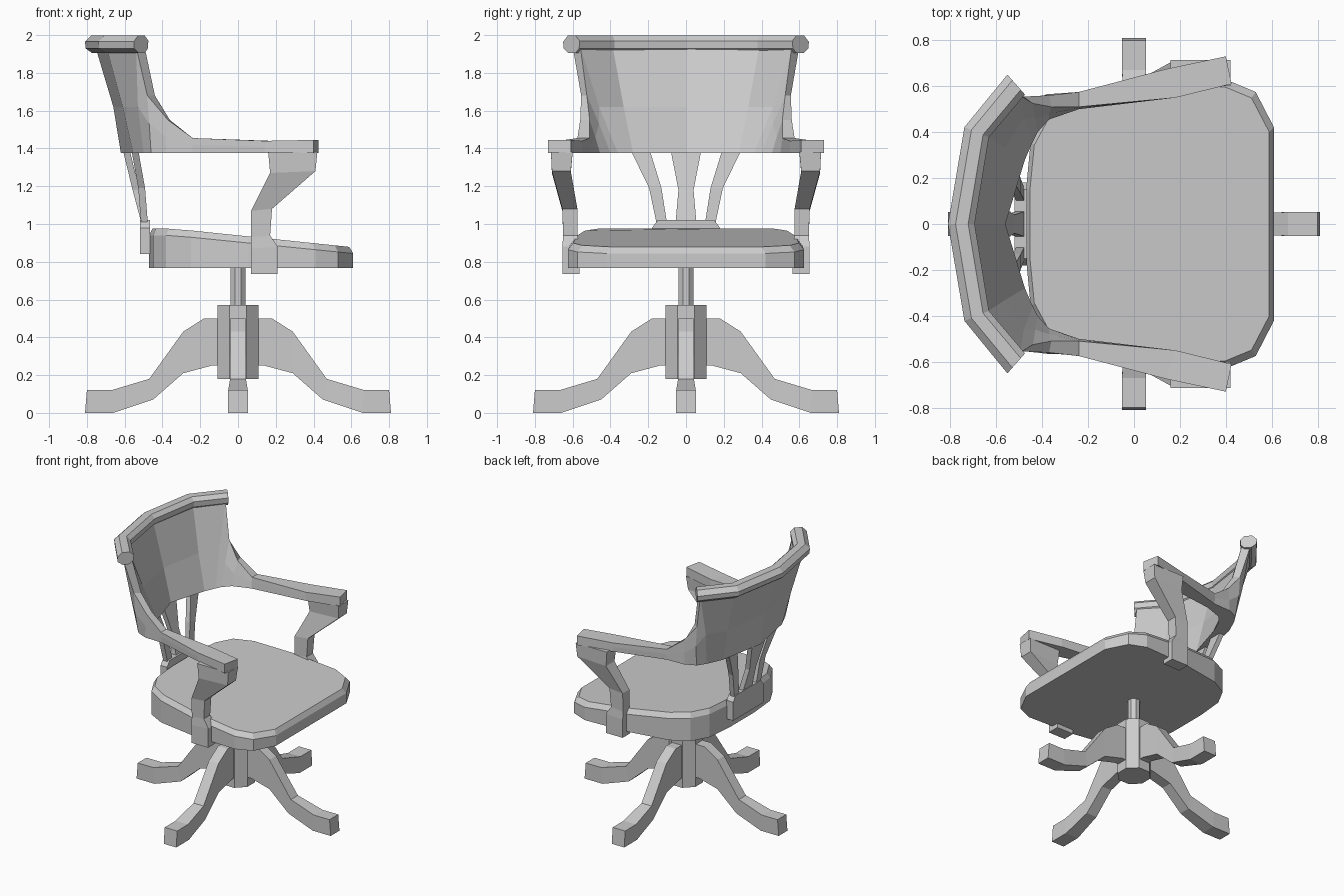
import bpy, bmesh
from math import cos, sin, pi
from mathutils import Matrix


def loft(name, loops, xform=None):
    """Skin a row of equal-length closed loops and cap both ends."""
    bm = bmesh.new()
    rows = [[bm.verts.new(p) for p in loop] for loop in loops]
    n = len(rows[0])
    for a, b in zip(rows, rows[1:]):
        for i in range(n):
            j = (i + 1) % n
            bm.faces.new((a[i], a[j], b[j], b[i]))
    bm.faces.new(rows[0])
    bm.faces.new(rows[-1])
    if xform:
        bm.transform(xform)
    bmesh.ops.recalc_face_normals(bm, faces=bm.faces[:])
    me = bpy.data.meshes.new(name)
    bm.to_mesh(me)
    bm.free()
    ob = bpy.data.objects.new(name, me)
    bpy.context.collection.objects.link(ob)
    return ob


def ring(r, z):
    return [(r * cos(pi / 8 + i * pi / 4), r * sin(pi / 8 + i * pi / 4), z) for i in range(8)]


MIRROR = Matrix.Scale(-1, 4, (0, 1, 0))

# Base: four curved legs, hub and post
leg = [((.80, .12), (.81, 0), .052), ((.67, .12), (.66, 0), .052),
       ((.47, .18), (.45, .07), .042), ((.29, .43), (.29, .21), .04),
       ((.18, .50), (.14, .25), .04), ((.04, .50), (.04, .25), .04)]
for k in range(4):
    loft("base_leg", [[(t[0], -w, t[1]), (t[0], w, t[1]), (b[0], w, b[1]), (b[0], -w, b[1])]
                      for t, b, w in leg], Matrix.Rotation(k * pi / 2, 4, 'Z'))
loft("hub", [ring(.118, .18), ring(.118, .57)])
loft("post", [ring(.043, .5), ring(.043, .80)])

# Seat: outline, sloping top and chamfered rim
half = [(.61, .42), (.53, .575), (.41, .625), (.05, .61), (-.25, .56),
        (-.38, .49), (-.45, .36), (-.47, .15)]
outline = half + [(x, -y) for x, y in reversed(half)]


def seat_z(x):
    return min(.975, .975 - .1 * (x + .35))


loft("seat", [[(x, y, .767) for x, y in outline],
              [(x, y, seat_z(x) - .035) for x, y in outline],
              [(x * .965, y * .955, seat_z(x)) for x, y in outline]])

# Arm supports: profile rows of rear x/z, front x/z, inner y, outer y
support = [((.07, .735), (.21, .735), .565, .655), ((.07, .87), (.21, .88), .565, .655),
           ((.07, .93), (.17, .94), .575, .65), ((.07, 1.07), (.18, 1.08), .575, .655),
           ((.17, 1.27), (.41, 1.28), .61, .71), ((.16, 1.38), (.42, 1.38), .60, .715)]
for m in (None, MIRROR):
    loft("arm_support", [[(a[0], i, a[1]), (b[0], i, b[1]), (b[0], o, b[1]), (a[0], o, a[1])]
                         for a, b, i, o in support], m)

# Arms and backrest in one sweep:
# inner bottom, inner middle, inner top, outer top, outer middle, outer bottom
Z = 1.375
arm = [
    [(.425, .61, Z), (.425, .61, 1.41), (.425, .61, 1.445), (.40, .73, 1.445), (.40, .73, 1.41), (.40, .73, Z)],
    [(.18, .55, Z), (.18, .55, 1.41), (.18, .55, 1.44), (.14, .675, 1.44), (.14, .675, 1.41), (.14, .675, Z)],
    [(-.24, .50, Z), (-.24, .505, 1.42), (-.24, .51, 1.455), (-.24, .575, 1.455), (-.24, .575, 1.42), (-.24, .57, Z)],
    [(-.37, .455, Z), (-.37, .48, 1.46), (-.36, .51, 1.55), (-.37, .56, 1.55), (-.38, .56, 1.46), (-.38, .565, Z)],
    [(-.42, .40, Z), (-.43, .46, 1.53), (-.44, .525, 1.68), (-.48, .555, 1.68), (-.47, .555, 1.53), (-.46, .53, Z)],
    [(-.44, .36, Z), (-.48, .46, 1.62), (-.495, .56, 1.94), (-.54, .60, 1.94), (-.53, .52, 1.62), (-.50, .47, Z)],
    [(-.475, .28, Z), (-.56, .33, 1.62), (-.65, .39, 1.95), (-.70, .41, 1.95), (-.61, .38, 1.62), (-.555, .35, Z)]]
mid = [(-.56, 0, Z), (-.62, 0, 1.62), (-.71, 0, 1.955), (-.76, 0, 1.955), (-.66, 0, 1.62), (-.62, 0, Z)]
loft("arms_and_backrest",
     arm + [mid] + [[(x, -y, z) for x, y, z in s] for s in reversed(arm)])

# Rolled top rail: path point with outward direction
path = [((-.513, .607), (-.66, .75)), ((-.685, .40), (-.92, .38)), ((-.752, 0), (-1, 0))]
path += [((p[0], -p[1]), (d[0], -d[1])) for p, d in reversed(path[:2])]
section = [(-.058, .02), (-.03, .047), (.025, .047), (.058, .015),
           (.055, -.02), (.02, -.045), (-.03, -.045), (-.055, -.02)]
loft("top_rail", [[(p[0] + d[0] * u, p[1] + d[1] * u, 1.95 + v) for u, v in section]
                  for p, d in path])

# Splat foot block behind the seat
loft("splat_block", [[(-.52, -w, z), (-.465, -w, z), (-.465, w, z), (-.52, w, z)]
                     for w, z in ((.18, .84), (.18, .98), (.15, 1.02))])


def splat(rows, m=None):
    loft("back_splat", [[(x - .018, a, z), (x + .018, a, z), (x + .018, b, z), (x - .018, b, z)]
                        for x, a, b, z in rows], m)


# Three flared splats: x, inner y, outer y, z
splat([(-.495, -.055, .055, 1.01), (-.54, -.04, .04, 1.18), (-.59, -.08, .08, 1.385)])
for m in (None, MIRROR):
    splat([(-.495, .10, .155, 1.0), (-.51, .13, .195, 1.19), (-.545, .19, .29, 1.385)], m)
